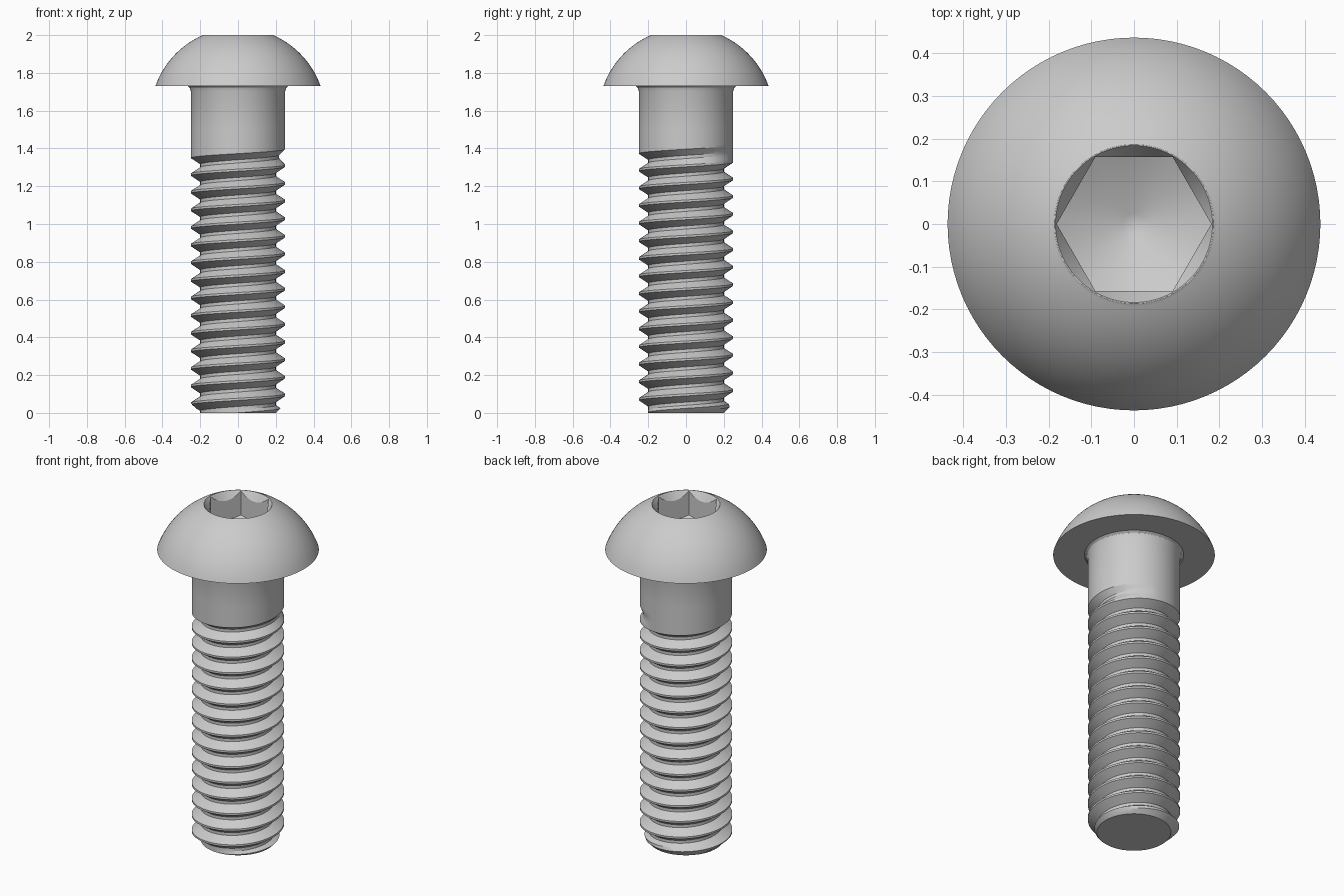
import bpy, bmesh
from math import cos, sin, pi, sqrt, radians

if "Cube" in bpy.data.objects:
    bpy.data.objects.remove(bpy.data.objects["Cube"])

SEGMENTS = 96
PITCH = 0.0933
MAJOR, MINOR = 0.25, 0.2
HEAD_BASE, TOP = 1.731, 2.0

steel = bpy.data.materials.new("steel_grey")
steel.use_nodes = True
grey = (0.6, 0.6, 0.6, 1)
steel.diffuse_color = grey
steel.node_tree.nodes["Principled BSDF"].inputs["Base Color"].default_value = grey


def sweep(name, column):
    """Skin a surface around z; column(angle) gives its (radius, height) points."""
    bm = bmesh.new()
    cols = []
    for i in range(SEGMENTS + 1):
        a = 2 * pi * i / SEGMENTS
        cols.append([bm.verts.new((r * cos(a), r * sin(a), z)) for r, z in column(a)])
    for left, right in zip(cols, cols[1:]):
        for j in range(len(left) - 1):
            bm.faces.new((left[j], left[j + 1], right[j + 1], right[j]))
    bmesh.ops.remove_doubles(bm, verts=bm.verts, dist=1e-5)
    bmesh.ops.dissolve_degenerate(bm, edges=bm.edges, dist=1e-5)
    bmesh.ops.recalc_face_normals(bm, faces=bm.faces)
    mesh = bpy.data.meshes.new(name)
    bm.to_mesh(mesh)
    bm.free()
    mesh.materials.append(steel)
    obj = bpy.data.objects.new(name, mesh)
    bpy.context.collection.objects.link(obj)
    bpy.ops.object.select_all(action="DESELECT")
    obj.select_set(True)
    bpy.context.view_layer.objects.active = obj
    bpy.ops.object.shade_smooth_by_angle(angle=radians(25))
    return obj


# Domed head with a chamfered hexagonal socket and a drilled, conical floor
RIM, MOUTH, FLAT = 0.437, 0.184, 0.157
CENTRE = 1.575
DOME = sqrt(RIM ** 2 + (HEAD_BASE - CENTRE) ** 2)


def head_column(a):
    points = [(0, HEAD_BASE), (RIM, HEAD_BASE)]
    steps = 20
    for i in range(1, steps):
        z = HEAD_BASE + (TOP - HEAD_BASE) * sin(pi / 2 * i / steps)
        points.append((sqrt(DOME ** 2 - (z - CENTRE) ** 2), z))
    hexagon = FLAT / cos((a % (pi / 3)) - pi / 6)
    points += [(MOUTH + 0.003, TOP), (MOUTH, TOP)]
    points.append((hexagon, TOP - 1.7 * (MOUTH - hexagon)))
    points.append((hexagon, 1.84 + 0.5 * (hexagon - FLAT)))
    points += [(0.025, 1.774), (0, 1.77)]
    return points


# Shank with a fillet, plain grip, right-hand thread and chamfered tip
GROOVE_START = 1.355
GROOVE = [(-0.44, 0), (-0.265, 0.5), (-0.09, 1), (0.09, 1), (0.265, 0.5), (0.44, 0)]


def shank_column(a):
    points = [(0.268, HEAD_BASE), (0.256, 1.722), (MAJOR, 1.705)]
    for turn in range(-2, 17):
        centre = GROOVE_START + PITCH * (a / (2 * pi) - turn)
        fade = min(1, max(0, (1.375 - centre) / 0.03))
        for u, depth in reversed(GROOVE):
            z = min(1.5, max(0, centre + u * PITCH))
            r = MAJOR - (MAJOR - MINOR) * depth * fade
            points.append((min(r, MINOR + z), z))
    return points + [(MINOR, 0), (0, 0)]


sweep("button_head", head_column)
sweep("threaded_shank", shank_column)
